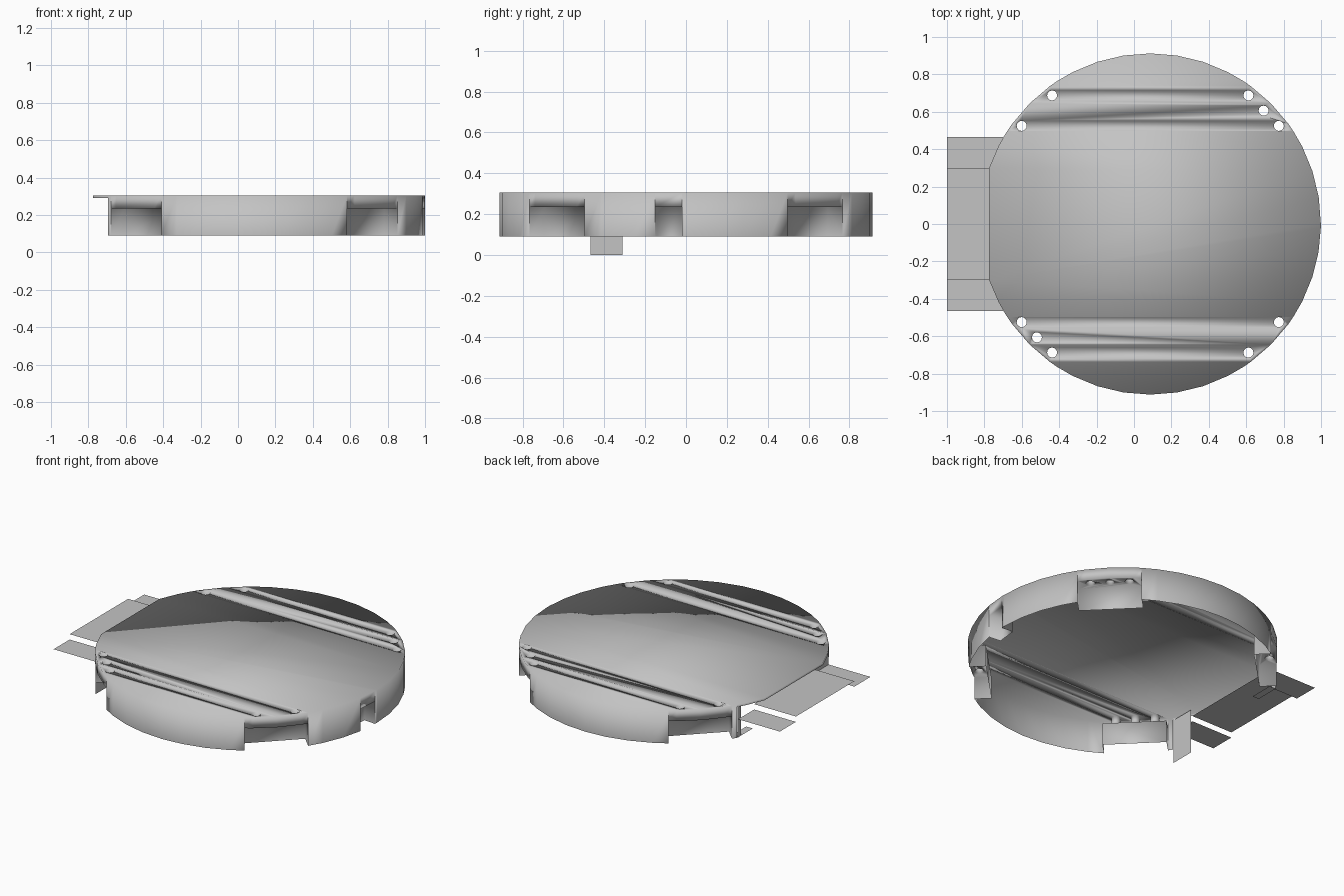
import bpy, bmesh, math
from mathutils import Vector

if "Cube" in bpy.data.objects:
    bpy.data.objects.remove(bpy.data.objects["Cube"])

CX, R = 0.087, 0.912                       # centre and radius of the cap
TOP, SHELF, LIP, BOT = 0.305, 0.235, 0.29, 0.09

grey = bpy.data.materials.new("light_grey")
grey.diffuse_color = (0.55, 0.55, 0.55, 1)
grey.use_nodes = True
grey.node_tree.nodes["Principled BSDF"].inputs["Base Color"].default_value = grey.diffuse_color


def finish(name, bm, smooth):
    me = bpy.data.meshes.new(name)
    bm.to_mesh(me)
    bm.free()
    me.materials.append(grey)
    for p in me.polygons:
        p.use_smooth = smooth
    ob = bpy.data.objects.new(name, me)
    bpy.context.collection.objects.link(ob)
    return ob


def panel(name, corners):
    bm = bmesh.new()
    bm.faces.new([bm.verts.new(c) for c in corners])
    finish(name, bm, False)


# --- cap shell: rim angles, recess spans and hole layout
recesses = [(33, 57), (123, 147), (213, 237), (303, 327), (350.5, 358.7)]
depth = [0.1, 0.1, 0.1, 0.1, 0.08]
offsets = [(-0.115, 0, 0.115), (-0.115, 0.115), (-0.115, 0, 0.115), (-0.115, 0.115), ()]
keys = [a for r in recesses for a in r] + [149, 160.8, 199.2, 211]
angles = sorted(keys + [a for a in range(0, 360, 9)
                        if not 160 < a < 200 and all(abs(a - k) > 1.6 for k in keys)])

bm = bmesh.new()
cache = {}


def vert(x, y, z):
    k = (round(x, 5), round(y, 5), round(z, 5))
    if k not in cache:
        cache[k] = bm.verts.new(k)
    return cache[k]


def rim(a, z):
    t = math.radians(a)
    return vert(CX + R * math.cos(t), R * math.sin(t), z)


def loop_edges(vs):
    out = []
    for a, b in zip(vs, vs[1:] + vs[:1]):
        out.append(bm.edges.get((a, b)) or bm.edges.new((a, b)))
    return out


def fill(edges):
    g = bmesh.ops.triangle_fill(bm, edges=edges, normal=(0, 0, 1), use_beauty=False)
    return [f for f in g["geom"] if isinstance(f, bmesh.types.BMFace)]


# outer wall, shortened over the recesses and the left opening
for i, a in enumerate(angles):
    b = angles[(i + 1) % len(angles)]
    m = (a + (b if b > a else b + 360)) / 2
    low = BOT
    if any(s < m < e for s, e in recesses):
        low = SHELF
    elif 149 < m < 211:
        low = LIP
    bm.faces.new((rim(a, low), rim(b, low), rim(b, TOP), rim(a, TOP)))

# recesses: shelf, back wall, side walls, and hole tubes up to the top
top_edges = loop_edges([rim(a, TOP) for a in angles])
for (s, e), d, offs in zip(recesses, depth, offsets):
    t = math.radians((s + e) / 2)
    out, side = Vector((math.cos(t), math.sin(t))), Vector((-math.sin(t), math.cos(t)))

    def inner(a, z):
        p = rim(a, SHELF).co
        return vert(p.x - out.x * d, p.y - out.y * d, z)

    arc = [a for a in angles if s <= a <= e]
    edges = loop_edges([rim(a, SHELF) for a in arc] + [inner(e, SHELF), inner(s, SHELF)])
    bm.faces.new((inner(s, BOT), inner(e, BOT), inner(e, SHELF), inner(s, SHELF)))
    for a in (s, e):
        bm.faces.new((rim(a, BOT), inner(a, BOT), inner(a, SHELF), rim(a, SHELF)))
    for o in offs:
        c = Vector((CX, 0)) + out * 0.857 + side * o
        n = 12
        rings = []
        for z in (TOP, SHELF):
            rings.append([vert(c.x + 0.027 * math.cos(math.tau * k / n),
                               c.y + 0.027 * math.sin(math.tau * k / n), z) for k in range(n)])
        hi, lo = rings
        for k in range(n):
            j = (k + 1) % n
            bm.faces.new((hi[k], hi[j], lo[j], lo[k]))
        top_edges += loop_edges(hi)
        edges += loop_edges(lo)
    fill(edges)

# top disc with the holes left open
lid = fill(top_edges)
bmesh.ops.recalc_face_normals(bm, faces=bm.faces[:])
bm.normal_update()
if sum(f.normal.z * f.calc_area() for f in bm.faces
       if all(abs(v.co.z - TOP) < 1e-4 for v in f.verts)) < 0:
    bmesh.ops.reverse_faces(bm, faces=bm.faces[:])
finish("cap_shell", bm, True)


# --- thin flaps sticking out of the left opening
def flat(name, x0, x1, y0, y1, z):
    panel(name, [(x0, y0, z), (x1, y0, z), (x1, y1, z), (x0, y1, z)])


def upright(name, x, y0, y1, z0, z1):
    panel(name, [(x, y1, z0), (x, y0, z0), (x, y0, z1), (x, y1, z1)])


flat("main_flap", -1.0, -0.70, -0.30, 0.30, 0.245)
flat("front_side_flap", -1.0, -0.70, -0.465, -0.30, 0.21)
flat("back_side_flap", -1.0, -0.70, 0.30, 0.465, 0.21)

# --- hanging tabs beside the opening
upright("front_hanging_tab", -0.697, -0.468, -0.31, 0.0, LIP)
upright("back_wall_strip", -0.697, 0.43, 0.468, BOT, LIP)
flat("back_folded_tab", -0.697, -0.65, 0.31, 0.468, BOT)
